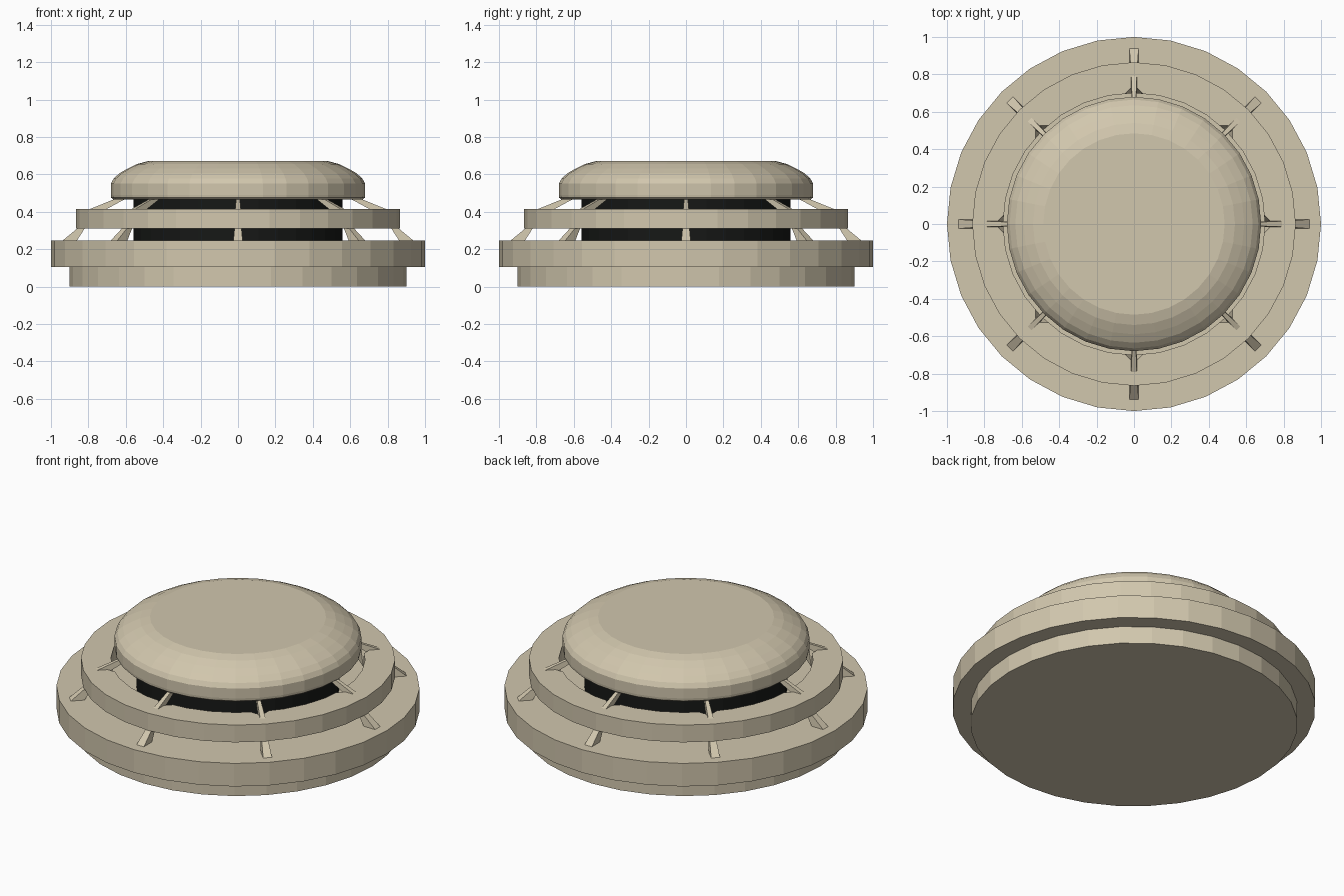
import bpy, bmesh, math
from mathutils import Matrix

if "Cube" in bpy.data.objects:
    bpy.data.objects.remove(bpy.data.objects["Cube"])

SIDES = 32

def material(name, rgb):
    m = bpy.data.materials.new(name)
    m.diffuse_color = (*rgb, 1)
    m.use_nodes = True
    m.node_tree.nodes["Principled BSDF"].inputs["Base Color"].default_value = m.diffuse_color
    return m

CREAM = material("cream_plastic", (0.64, 0.57, 0.42))
BLACK = material("black_plastic", (0.008, 0.009, 0.008))

def finish(bm, name, mat):
    bmesh.ops.recalc_face_normals(bm, faces=bm.faces)
    me = bpy.data.meshes.new(name)
    bm.to_mesh(me)
    bm.free()
    ob = bpy.data.objects.new(name, me)
    bpy.context.collection.objects.link(ob)
    if mat:
        me.materials.append(mat)
    return ob

def lathe(name, profile, mat, closed=False):
    """Turn an (r, z) profile round z; open profiles get flat end caps."""
    bm = bmesh.new()
    rings = [[bm.verts.new((r * math.cos(a), r * math.sin(a), z))
              for a in (2 * math.pi * i / SIDES for i in range(SIDES))]
             for r, z in profile]
    pairs = list(zip(rings, rings[1:]))
    if closed:
        pairs.append((rings[-1], rings[0]))
    else:
        bm.faces.new(rings[0])
        bm.faces.new(rings[-1])
    for a, b in pairs:
        for i in range(SIDES):
            j = (i + 1) % SIDES
            bm.faces.new((a[i], a[j], b[j], b[i]))
    return finish(bm, name, mat)

# stepped base, dark sensing chamber and rounded cap
lathe("base", [(0.90, 0), (0.90, 0.105), (1, 0.105), (1, 0.245)], CREAM)
lathe("inner_chamber", [(0.56, 0.24), (0.56, 0.475)], BLACK)
lathe("cap", [(0.665, 0.465), (0.678, 0.475), (0.68, 0.49), (0.68, 0.55),
              (0.665, 0.577), (0.635, 0.605), (0.59, 0.631),
              (0.54, 0.655), (0.485, 0.67)], CREAM)

# middle ring with a small tapered notch behind each arm
ring = lathe("middle_ring", [(0.70, 0.31), (0.865, 0.31),
                             (0.865, 0.415), (0.70, 0.415)], CREAM, closed=True)
bm = bmesh.new()
for k in range(8):
    bmesh.ops.create_cone(bm, cap_ends=True, segments=4, radius1=0.015, radius2=0.065,
                          depth=0.12, matrix=Matrix.Rotation(k * math.pi / 4, 4, 'Z')
                          @ Matrix.Translation((0.685, 0, 0.365)))
cutter = finish(bm, "notch_cutter", None)
cutter.hide_render = True
cutter.hide_set(True)
mod = ring.modifiers.new("notches", 'BOOLEAN')
mod.operation = 'DIFFERENCE'
mod.solver = 'EXACT'
mod.object = cutter

# curved, tapering arms from base through ring to cap: inner r, outer r, z, half width
ARM = [(0.865, 0.945, 0.24, 0.025), (0.82, 0.86, 0.31, 0.019),
       (0.705, 0.795, 0.413, 0.015), (0.60, 0.655, 0.47, 0.010)]
for k in range(8):
    bm = bmesh.new()
    loops = [[bm.verts.new(p) for p in ((ri, -w, z), (ro, -w, z), (ro, w, z), (ri, w, z))]
             for ri, ro, z, w in ARM]
    for a, b in zip(loops, loops[1:]):
        for i in range(4):
            j = (i + 1) % 4
            bm.faces.new((a[i], a[j], b[j], b[i]))
    bm.faces.new(loops[0])
    bm.faces.new(loops[-1])
    bm.transform(Matrix.Rotation(k * math.pi / 4, 4, 'Z'))
    finish(bm, f"support_arm_{k + 1}", CREAM)
